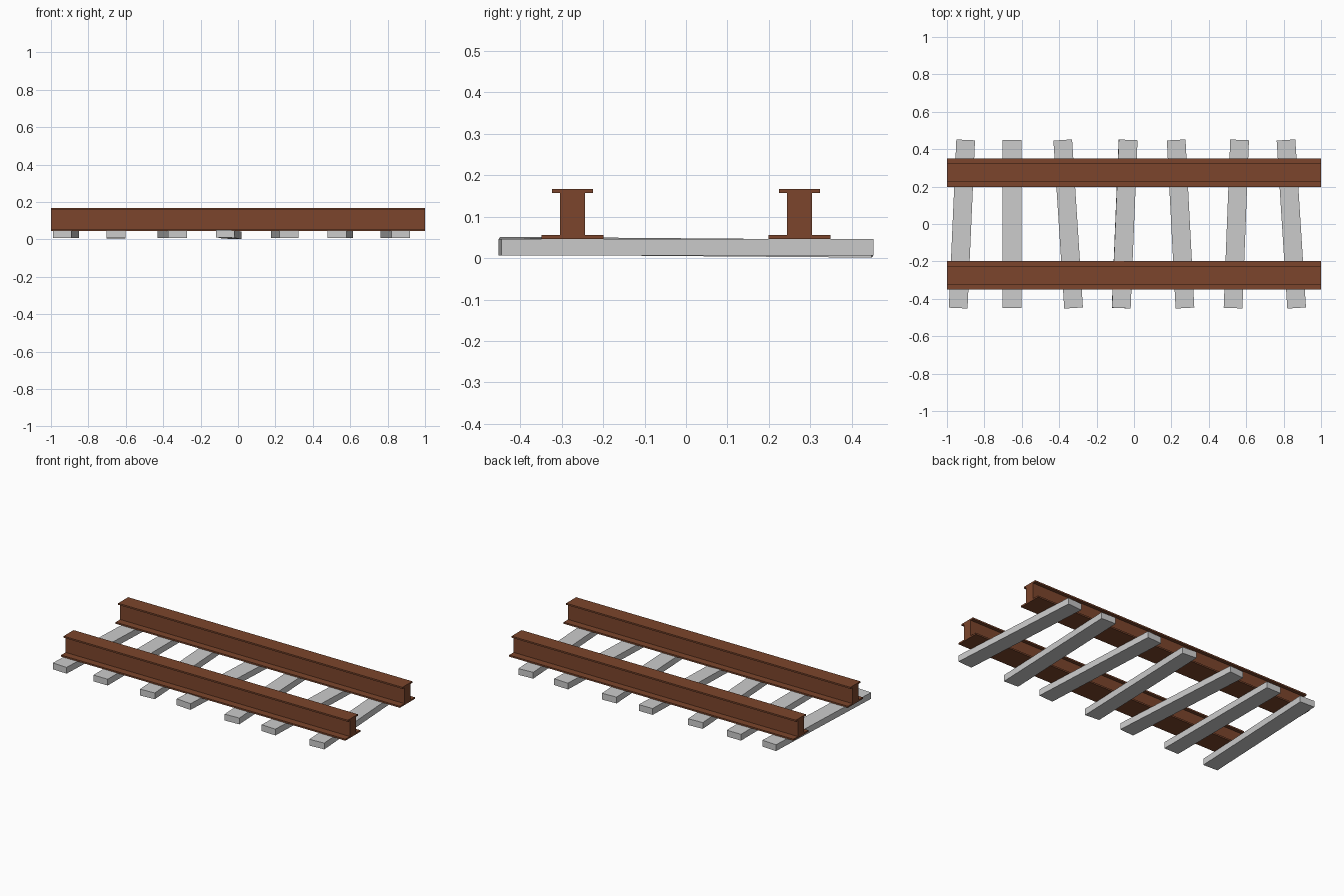
import bpy, bmesh, math
from mathutils import Matrix, Euler

if "Cube" in bpy.data.objects:
    bpy.data.objects.remove(bpy.data.objects["Cube"])

rust = bpy.data.materials.new("rust")
rust.diffuse_color = (0.20, 0.06, 0.025, 1)
rust.use_nodes = True
rust.node_tree.nodes["Principled BSDF"].inputs["Base Color"].default_value = rust.diffuse_color


def add_object(name, bm, material=None):
    bmesh.ops.recalc_face_normals(bm, faces=bm.faces)
    mesh = bpy.data.meshes.new(name)
    bm.to_mesh(mesh)
    bm.free()
    if material:
        mesh.materials.append(material)
    obj = bpy.data.objects.new(name, mesh)
    bpy.context.collection.objects.link(obj)
    return obj


# Rails: I-beam profile (half width, height), mirrored and extruded along x
half = [(0.075, 0.046), (0.075, 0.056), (0.03, 0.056),
        (0.03, 0.157), (0.05, 0.157), (0.05, 0.167)]
profile = half + [(-y, z) for y, z in reversed(half)]


def rail(name, y_pos):
    bm = bmesh.new()
    verts = [bm.verts.new((-1, y_pos + y, z)) for y, z in profile]
    face = bm.faces.new(verts)
    ext = bmesh.ops.extrude_face_region(bm, geom=[face])
    moved = [g for g in ext["geom"] if isinstance(g, bmesh.types.BMVert)]
    bmesh.ops.translate(bm, verts=moved, vec=(2, 0, 0))
    return add_object(name, bm, rust)


rail("front_rail", -0.274)
rail("back_rail", 0.274)

# Sleepers: x centre, x shift from front end to back end, pitch, roll
sleepers = [
    (-0.92, 0.04, 0, 0),
    (-0.652, 0.0, -0.002, 0),
    (-0.352, -0.058, 0, 0),
    (-0.05, 0.037, -0.008, 0.03),
    (0.249, -0.047, 0, 0),
    (0.547, 0.035, 0, 0),
    (0.841, -0.057, 0, 0),
]
for i, (x, shift, pitch, roll) in enumerate(sleepers):
    bm = bmesh.new()
    bmesh.ops.create_cube(bm, size=1, matrix=Matrix.Diagonal((0.1, 0.9, 0.04, 1)))
    obj = add_object(f"sleeper_{i + 1}", bm)
    obj.location = (x, 0, 0.0265)
    obj.rotation_euler = Euler((pitch, roll, -math.atan2(shift, 0.9)))
